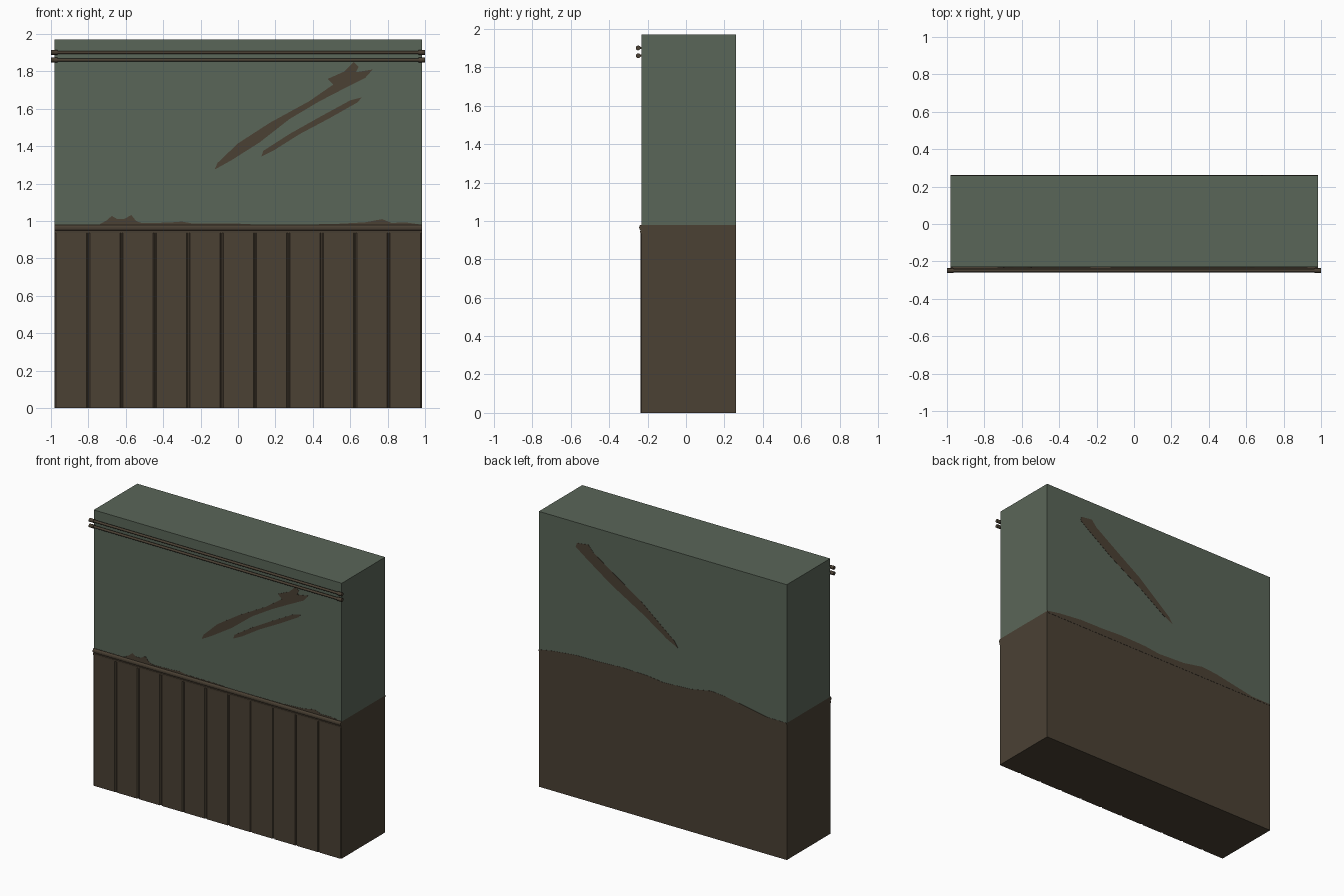
import bpy, bmesh, math
from mathutils import Matrix

if "Cube" in bpy.data.objects:
    bpy.data.objects.remove(bpy.data.objects["Cube"])

X0, X1 = -0.98, 0.983          # wall ends
YF, YB = -0.231, 0.26          # wall front and back
SPLIT, TOP = 0.98, 1.97        # colour boundary and wall top


def material(name, rgb):
    m = bpy.data.materials.new(name)
    m.diffuse_color = (*rgb, 1)
    m.use_nodes = True
    m.node_tree.nodes["Principled BSDF"].inputs["Base Color"].default_value = m.diffuse_color
    return m


green = material("faded green paint", (0.102, 0.133, 0.098))
brown = material("dark brown wood", (0.069, 0.052, 0.034))


def finish(bm, name, *mats):
    bmesh.ops.recalc_face_normals(bm, faces=bm.faces[:])
    me = bpy.data.meshes.new(name)
    bm.to_mesh(me)
    bm.free()
    for m in mats:
        me.materials.append(m)
    ob = bpy.data.objects.new(name, me)
    bpy.context.collection.objects.link(ob)
    return ob


def add_box(bm, x0, x1, y0, y1, z0, z1):
    mat = Matrix.Translation(((x0 + x1) / 2, (y0 + y1) / 2, (z0 + z1) / 2)) @ \
        Matrix.Diagonal((x1 - x0, y1 - y0, z1 - z0, 1))
    return bmesh.ops.create_cube(bm, size=1, matrix=mat)["verts"]


def add_prism(bm, pts, vec):
    # closed outline of 3D points pushed along a vector
    f = bm.faces.new([bm.verts.new(p) for p in pts])
    r = bmesh.ops.extrude_face_region(bm, geom=[f], use_keep_orig=True)
    bmesh.ops.translate(bm, vec=vec, verts=[v for v in r["geom"] if isinstance(v, bmesh.types.BMVert)])


def plate(name, outline, y):
    # thin painted patch lying on the front or back of the wall
    bm = bmesh.new()
    add_prism(bm, [(x, y - 0.0015, z) for x, z in outline], (0, 0.003, 0))
    bmesh.ops.triangulate(bm, faces=[f for f in bm.faces if len(f.verts) > 4])
    return finish(bm, name, brown)


# Wall block, green above and brown below
bm = bmesh.new()
add_box(bm, X0, X1, YF, YB, 0, TOP)
bmesh.ops.bisect_plane(bm, geom=bm.verts[:] + bm.edges[:] + bm.faces[:],
                       plane_co=(0, 0, SPLIT), plane_no=(0, 0, 1))
for f in bm.faces:
    f.material_index = 0 if f.calc_center_median().z > SPLIT else 1
finish(bm, "wall", green, brown)

# Wainscot planks with chamfered grooves between them
bm = bmesh.new()
n = 11
w = (X1 - X0) / n
for i in range(n):
    a, b = X0 + i * w, X0 + (i + 1) * w
    ga = a + (0.003 if i else 0)
    gb = b - (0.003 if i < n - 1 else 0)
    add_prism(bm, [(ga, YF + 0.001, 0), (ga, YF - 0.002, 0), (ga + 0.006, -0.238, 0),
                   (gb - 0.006, -0.238, 0), (gb, YF - 0.002, 0), (gb, YF + 0.001, 0)],
              (0, 0, 0.94))
finish(bm, "wainscot_planks", brown)

# Chair rail: rounded nose over a small fillet
bm = bmesh.new()
prof = [(YF + 0.001, 0.935), (-0.238, 0.935), (-0.239, 0.948)]
for k in range(7):
    t = math.radians(-80 + k * 160 / 6)
    prof.append((-0.234 - 0.010 * math.cos(t), 0.965 + 0.015 * math.sin(t)))
prof.append((YF + 0.001, SPLIT))
add_prism(bm, [(X0, y, z) for y, z in prof], (X1 - X0, 0, 0))
finish(bm, "chair_rail", brown)

# Two pipes with end collars and short brackets to the wall
for i, z in enumerate((1.901, 1.861)):
    bm = bmesh.new()
    parts = [(-0.998, 0.998, 0.009), (-1.0, -0.965, 0.0125), (0.965, 1.0, 0.0125)]
    for a, b, r in parts:
        bmesh.ops.create_cone(bm, cap_ends=True, segments=12, radius1=r, radius2=r, depth=b - a,
                              matrix=Matrix.Translation(((a + b) / 2, -0.249, z)) @
                              Matrix.Rotation(math.pi / 2, 4, 'Y'))
    for s in (-1, 1):
        add_box(bm, s * 0.972 - 0.005, s * 0.972 + 0.005, -0.245, YF + 0.002, z - 0.005, z + 0.005)
    ob = finish(bm, f"pipe_{i + 1}", brown)
    bpy.context.view_layer.objects.active = ob
    ob.select_set(True)
    bpy.ops.object.shade_smooth_by_angle(angle=math.radians(35))
    ob.select_set(False)

# Scratches through the paint on the front
plate("front_scratch_large", [
    (-.125, 1.275), (-.11, 1.31), (0, 1.415), (.17, 1.525), (.38, 1.64), (.51, 1.73),
    (.48, 1.76), (.57, 1.80), (.62, 1.85), (.645, 1.825), (.63, 1.795), (.72, 1.81),
    (.68, 1.765), (.57, 1.71), (.435, 1.64), (.275, 1.545), (.115, 1.42), (-.035, 1.325)], YF)
plate("front_scratch_small", [
    (.125, 1.345), (.135, 1.375), (.275, 1.465), (.435, 1.555), (.6, 1.645),
    (.66, 1.66), (.64, 1.635), (.49, 1.55), (.33, 1.465), (.195, 1.38)], YF)

# Scratch on the back
plate("back_scratch", [
    (-.12, 1.285), (-.09, 1.33), (.17, 1.54), (.40, 1.69), (.55, 1.79), (.59, 1.836),
    (.68, 1.825), (.69, 1.795), (.60, 1.73), (.41, 1.60), (.15, 1.45), (-.03, 1.33)], YB)

# Ragged paint edges above the brown on front and back
plate("front_torn_edge", [
    (X0, .97), (X0, .982), (-.74, .982), (-.70, 1.005), (-.675, 1.027), (-.645, 1.01), (-.61, 1.01),
    (-.57, 1.032), (-.545, 1.0), (-.51, .988), (-.36, .992), (-.3, .997), (-.25, .988), (0, .986),
    (.1, .981), (.5, .983), (.68, .993), (.77, 1.01), (.82, .99), (.9, .992), (X1, .98), (X1, .97)], YF)
plate("back_torn_edge", [
    (X1, .97), (X1, .982), (.88, 1.0), (.69, 1.02), (.5, 1.022), (.33, 1.03), (.12, 1.025),
    (0, 1.01), (-.22, 1.02), (-.38, 1.05), (-.5, 1.04), (-.61, 1.02), (-.72, 1.0), (-.82, .982),
    (X0, .98), (X0, .97)], YB)
